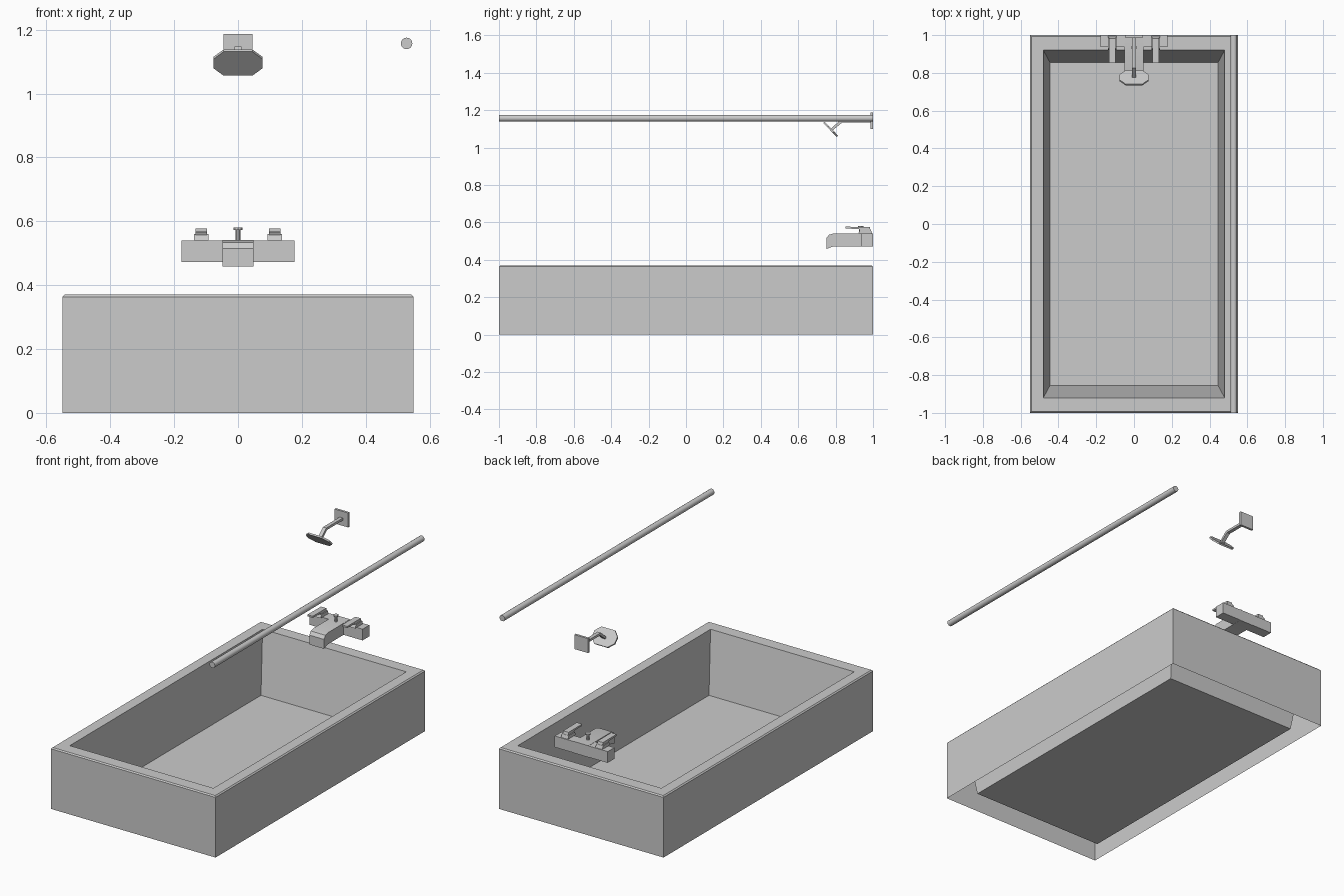
import bpy, bmesh, math
from mathutils import Matrix, Vector

if "Cube" in bpy.data.objects:
    bpy.data.objects.remove(bpy.data.objects["Cube"])

grey = bpy.data.materials.new("light_grey")
grey.use_nodes = True
grey.diffuse_color = (0.6, 0.6, 0.6, 1)
grey.node_tree.nodes["Principled BSDF"].inputs["Base Color"].default_value = (0.6, 0.6, 0.6, 1)


def finish(name, bm, bevel=0, fix=True):
    if fix:
        bmesh.ops.recalc_face_normals(bm, faces=bm.faces)
    mesh = bpy.data.meshes.new(name)
    bm.to_mesh(mesh)
    bm.free()
    mesh.materials.append(grey)
    ob = bpy.data.objects.new(name, mesh)
    bpy.context.collection.objects.link(ob)
    if bevel:
        mod = ob.modifiers.new("soft_edges", "BEVEL")
        mod.width, mod.segments = bevel, 2
    bpy.ops.object.select_all(action="DESELECT")
    ob.select_set(True)
    bpy.context.view_layer.objects.active = ob
    bpy.ops.object.shade_smooth_by_angle(angle=math.radians(35))
    return ob


def box(name, x, y, z, bevel=0):
    """Box from (min, max) ranges."""
    bm = bmesh.new()
    size = [b - a for a, b in (x, y, z)]
    mid = Vector([(a + b) / 2 for a, b in (x, y, z)])
    bmesh.ops.create_cube(bm, size=1, matrix=Matrix.Translation(mid) @ Matrix.Diagonal((*size, 1)))
    return finish(name, bm, bevel)


def extrude_x(name, profile, x0, x1):
    """Side profile of (y, z) points swept across x."""
    bm = bmesh.new()
    face = bm.faces.new([bm.verts.new((x0, y, z)) for y, z in profile])
    new = bmesh.ops.extrude_face_region(bm, geom=[face])["geom"]
    bmesh.ops.translate(bm, vec=(x1 - x0, 0, 0), verts=[v for v in new if isinstance(v, bmesh.types.BMVert)])
    return finish(name, bm)


def cylinder(name, centre, radius, depth, sides, rot=None):
    bm = bmesh.new()
    m = Matrix.Translation(centre) @ (rot or Matrix())
    bmesh.ops.create_cone(bm, cap_ends=True, segments=sides, radius1=radius,
                          radius2=radius, depth=depth, matrix=m)
    return finish(name, bm)


# Tub: open-bottomed outer shell, flat rim and tapering basin
bm = bmesh.new()
levels = [(0.55, 1.0, 0), (0.55, 1.0, 0.363), (0.543, 0.993, 0.37),
          (0.48, 0.92, 0.37), (0.445, 0.855, 0.005)]
rings = [[bm.verts.new((sx * x, sy * y, z)) for sx, sy in ((-1, -1), (1, -1), (1, 1), (-1, 1))]
         for x, y, z in levels]
for low, high in zip(rings, rings[1:]):
    for i in range(4):
        j = (i + 1) % 4
        bm.faces.new((low[i], low[j], high[j], high[i]))
bm.faces.new(rings[-1])
finish("tub", bm, fix=False)

# Curtain rod
cylinder("curtain_rod", (0.528, 0, 1.157), 0.018, 2, 16, Matrix.Rotation(math.pi / 2, 4, "X"))

# Tap body and spout
box("tap_body", (-0.177, 0.177), (0.936, 1), (0.472, 0.54))
extrude_x("tap_spout", [(1, 0.541), (0.79, 0.541), (0.765, 0.534), (0.75, 0.515), (0.75, 0.458),
                        (0.787, 0.471), (1, 0.471)], -0.049, 0.049)

# Diverter knob
cylinder("diverter_stem", (0, 0.935, 0.558), 0.009, 0.04, 10)
cylinder("diverter_cap", (0, 0.935, 0.576), 0.015, 0.008, 10)

# Mirrored handles with flat levers
for side, sx in (("left", 1), ("right", -1)):
    x = 0.115 * sx
    extrude_x(side + "_handle_base", [(0.92, 0.54), (0.995, 0.54), (0.988, 0.56), (0.93, 0.56)],
              x - 0.023, x + 0.023)
    extrude_x(side + "_lever", [(0.852, 0.567), (0.925, 0.565), (0.93, 0.555), (0.988, 0.555),
                                (0.982, 0.576), (0.852, 0.577)], x - 0.018, x + 0.018)

# Shower flange and bent arm
box("shower_flange", (-0.046, 0.046), (0.986, 1), (1.1, 1.187))
extrude_x("shower_arm", [(0.99, 1.148), (0.827, 1.148), (0.775, 1.102), (0.784, 1.092),
                         (0.835, 1.134), (0.99, 1.134)], -0.011, 0.011)

# Shower head: stretched octagonal plate tilted forward and down
bm = bmesh.new()
outline = [(0.077, 0.02), (0.045, 0.052), (-0.045, 0.052), (-0.077, 0.02),
           (-0.077, -0.02), (-0.045, -0.052), (0.045, -0.052), (0.077, -0.02)]
face = bm.faces.new([bm.verts.new((x, y, -0.005)) for x, y in outline])
new = bmesh.ops.extrude_face_region(bm, geom=[face])["geom"]
bmesh.ops.translate(bm, vec=(0, 0, 0.01), verts=[v for v in new if isinstance(v, bmesh.types.BMVert)])
bm.transform(Matrix.Translation((0, 0.774, 1.097)) @ Matrix.Rotation(math.radians(-46), 4, "X"))
finish("shower_head", bm)
